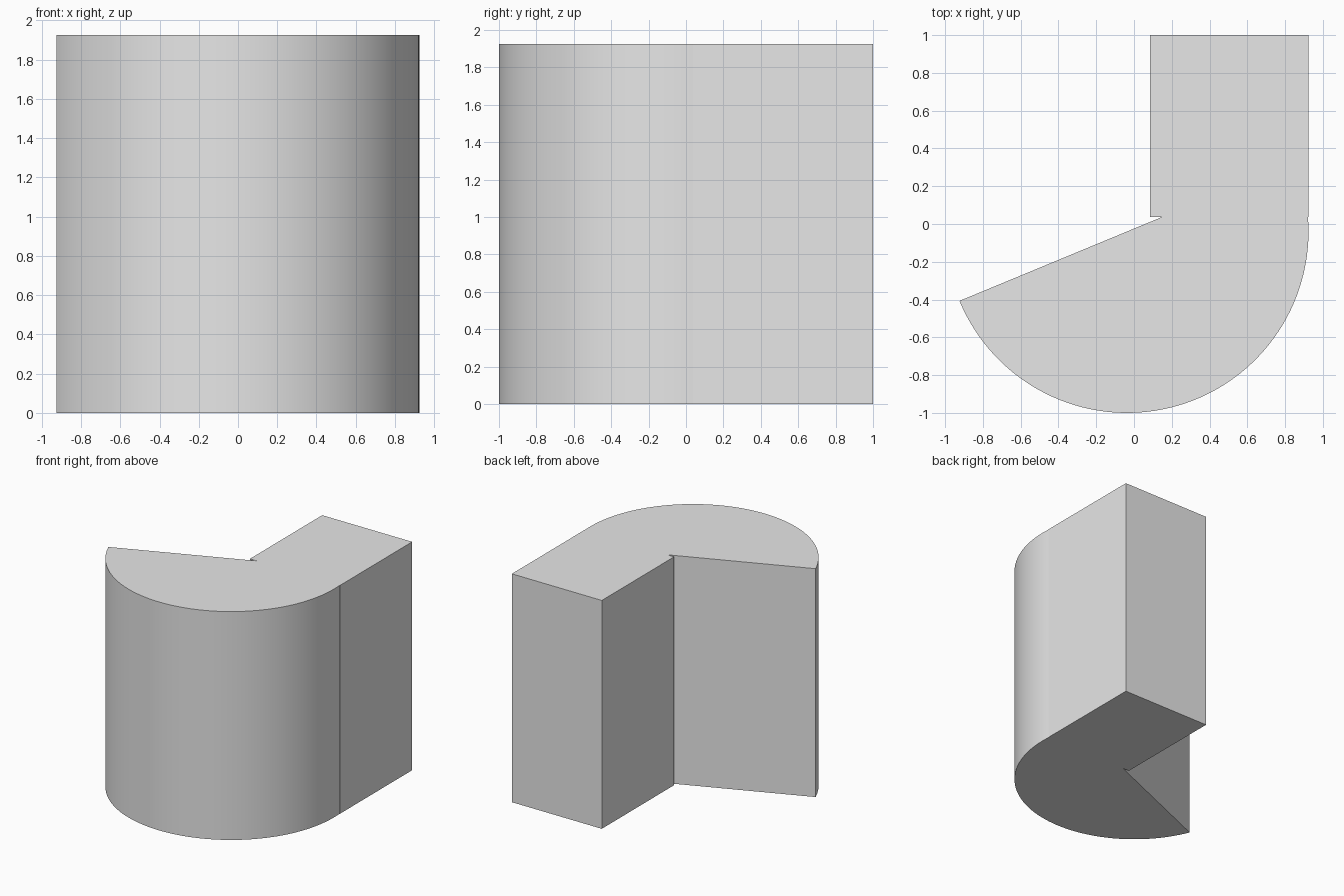
import bpy, bmesh
from math import sin, cos, radians, asin, degrees

cube = bpy.data.objects.get("Cube")
if cube:
    bpy.data.objects.remove(cube, do_unlink=True)

HEIGHT = 1.925
RADIUS = 0.9605
CX, CY = -0.0365, -0.0395      # arc centre
JOIN_Y = 0.037                 # where the curved sector meets the straight leg
LEG_LEFT, LEG_RIGHT, LEG_BACK = 0.085, 0.924, 1.0
START = 202.5
SEGMENTS = 64

# Single plain grey
grey = bpy.data.materials.new("plain grey")
grey.use_nodes = True
colour = (0.8, 0.8, 0.8, 1)
grey.diffuse_color = colour
grey.node_tree.nodes["Principled BSDF"].inputs["Base Color"].default_value = colour

# Outline: curved front, straight leg, small notch, slanted cut through the centre
end = 360 + degrees(asin((JOIN_Y - CY) / RADIUS))
angles = [radians(START + (end - START) * i / SEGMENTS) for i in range(SEGMENTS + 1)]
outline = [(CX + RADIUS * cos(a), CY + RADIUS * sin(a)) for a in angles]
slope = sin(radians(START)) / cos(radians(START))
outline += [
    (LEG_RIGHT, JOIN_Y), (LEG_RIGHT, LEG_BACK),
    (LEG_LEFT, LEG_BACK), (LEG_LEFT, JOIN_Y),
    (CX + (JOIN_Y - CY) / slope, JOIN_Y),
]

# Extrude the outline into a solid block
bm = bmesh.new()
base = bm.faces.new([bm.verts.new((x, y, 0)) for x, y in outline])
top = bmesh.ops.extrude_face_region(bm, geom=[base], use_keep_orig=True)
bmesh.ops.translate(bm, vec=(0, 0, HEIGHT),
                    verts=[v for v in top["geom"] if isinstance(v, bmesh.types.BMVert)])
bmesh.ops.recalc_face_normals(bm, faces=bm.faces)
mesh = bpy.data.meshes.new("curved_block")
bm.to_mesh(mesh)
bm.free()
mesh.materials.append(grey)

block = bpy.data.objects.new("curved_block", mesh)
bpy.context.collection.objects.link(block)
bpy.ops.object.select_all(action="DESELECT")
block.select_set(True)
bpy.context.view_layer.objects.active = block
bpy.ops.object.shade_smooth_by_angle(angle=radians(30))
